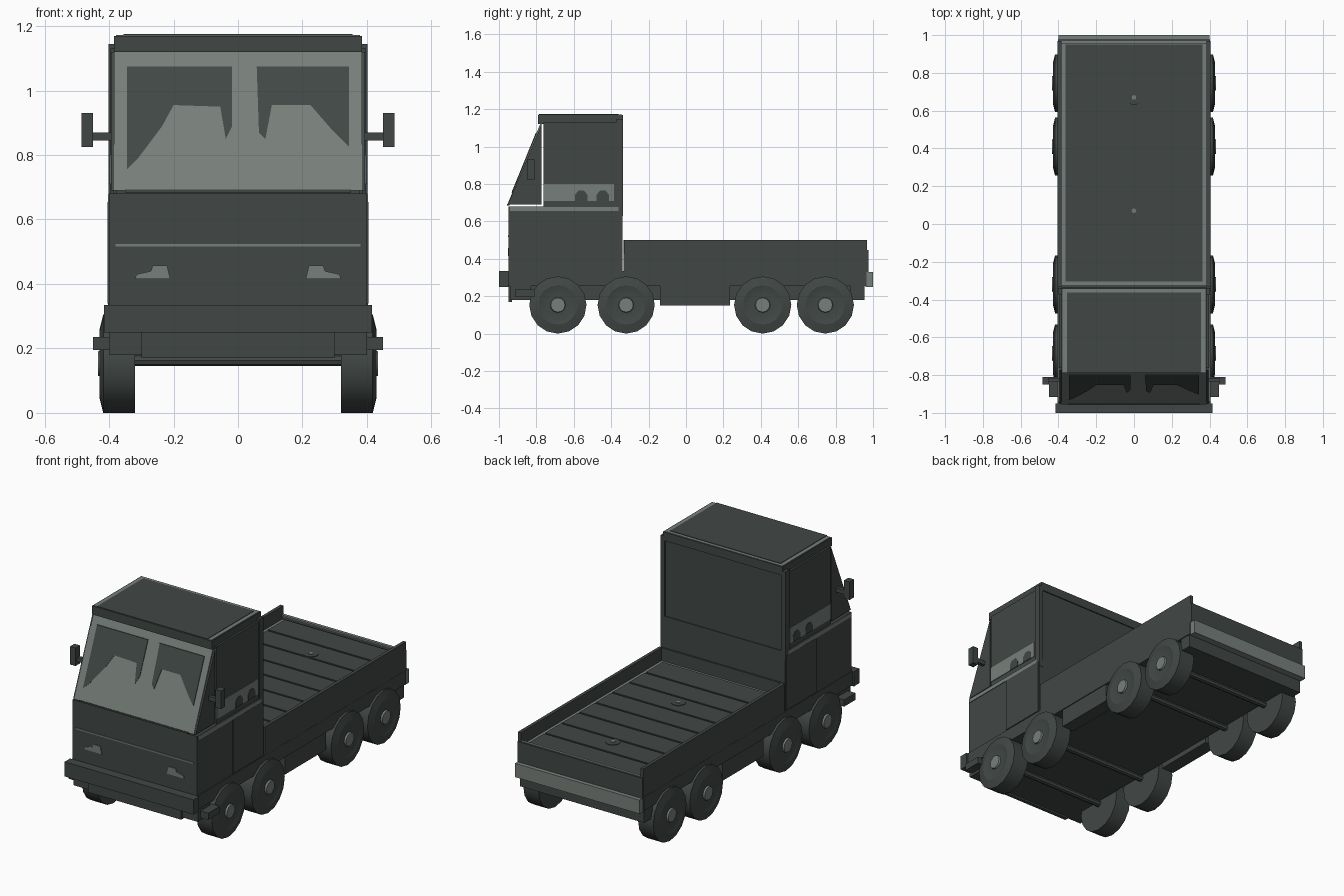
import bpy, bmesh, math


def material(name, rgb):
    m = bpy.data.materials.new(name)
    m.diffuse_color = (*rgb, 1)
    return m


DARK = material("dark_grey_green", (0.053, 0.064, 0.061))
LIGHT = material("light_grey_green", (0.185, 0.213, 0.198))


def finish(name, bm, mat):
    bmesh.ops.recalc_face_normals(bm, faces=bm.faces)
    me = bpy.data.meshes.new(name)
    bm.to_mesh(me)
    bm.free()
    me.materials.append(mat)
    ob = bpy.data.objects.new(name, me)
    bpy.context.collection.objects.link(ob)
    return ob


def slab(name, pts, near, far, mat):
    """Solid between two maps of the same 2D outline."""
    bm = bmesh.new()
    a = [bm.verts.new(near(*p)) for p in pts]
    b = [bm.verts.new(far(*p)) for p in pts]
    bm.faces.new(a)
    bm.faces.new(b[::-1])
    for i in range(len(pts)):
        j = (i + 1) % len(pts)
        bm.faces.new((a[i], b[i], b[j], a[j]))
    return finish(name, bm, mat)


def box(name, x0, x1, y0, y1, z0, z1, mat=DARK):
    return slab(name, [(x0, y0), (x1, y0), (x1, y1), (x0, y1)],
                lambda x, y: (x, y, z0), lambda x, y: (x, y, z1), mat)


def pair(name, x0, x1, *rest):
    for side, s in (("right", 1), ("left", -1)):
        box(f"{side}_{name}", *sorted((s * x0, s * x1)), *rest)


def side_plate(name, pts, x0, x1, mat):
    for side, s in (("right", 1), ("left", -1)):
        slab(f"{side}_{name}", pts, lambda y, z: (s * x0, y, z),
             lambda y, z: (s * x1, y, z), mat)


def lathe_x(name, profile, y, z, n, mat, s=1):
    """Revolve (x, radius) points around an axis along x; ends are capped."""
    bm = bmesh.new()
    rings = [[bm.verts.new((s * x, y + r * math.cos(2 * math.pi * i / n),
                            z + r * math.sin(2 * math.pi * i / n))) for i in range(n)]
             for x, r in profile]
    for a, b in zip(rings, rings[1:]):
        for i in range(n):
            j = (i + 1) % n
            bm.faces.new((a[i], a[j], b[j], b[i]))
    bm.faces.new(rings[0])
    bm.faces.new(rings[-1])
    ob = finish(name, bm, mat)
    bpy.ops.object.select_all(action='DESELECT')
    ob.select_set(True)
    bpy.context.view_layer.objects.active = ob
    bpy.ops.object.shade_smooth_by_angle(angle=math.radians(30))
    return ob


# Chassis, skirts and bumpers
box("chassis", -0.32, 0.32, -0.94, 0.955, 0.18, 0.26)
box("chassis_skirt", -0.405, 0.405, -0.95, 0.965, 0.255, 0.335)
box("front_apron", -0.30, 0.30, -0.95, -0.93, 0.17, 0.255)
pair("tank", 0.32, 0.40, -0.14, 0.235, 0.15, 0.26)
pair("rear_mudguard", 0.32, 0.40, 0.88, 0.955, 0.18, 0.26)
pair("front_mudguard", 0.32, 0.40, -0.94, -0.83, 0.18, 0.26)
box("front_bumper", -0.415, 0.415, -1.0, -0.95, 0.25, 0.335)
pair("step", 0.35, 0.45, -0.915, -0.81, 0.195, 0.235)
box("rear_bumper", -0.40, 0.40, 0.96, 1.0, 0.25, 0.33, LIGHT)

# Wheels and axles
for k, y in enumerate((-0.685, -0.32, 0.41, 0.745), 1):
    lathe_x(f"axle_{k}", [(-0.33, 0.018), (0.33, 0.018)], y, 0.163, 8, DARK)
    for side, s in (("right", 1), ("left", -1)):
        lathe_x(f"{side}_wheel_{k}", [(0.32, 0.153), (0.418, 0.153), (0.43, 0.105),
                                      (0.424, 0.085), (0.424, 0.05)], y, 0.153, 16, DARK, s)
        lathe_x(f"{side}_hub_{k}", [(0.42, 0.042), (0.434, 0.038)], y, 0.153, 12, LIGHT, s)

# Lower cab with doors, ledge trim and front details
box("lower_cab", -0.40, 0.40, -0.948, -0.34, 0.33, 0.68)
pair("door", 0.40, 0.405, -0.62, -0.345, 0.34, 0.655)
pair("ledge_trim", 0.40, 0.404, -0.94, -0.36, 0.655, 0.678, LIGHT)
box("front_trim_line", -0.38, 0.38, -0.952, -0.945, 0.516, 0.524, LIGHT)
for s in (1, -1):
    slab("headlight", [(s * x, z) for x, z in ((0.21, 0.415), (0.32, 0.415), (0.315, 0.43),
                                               (0.27, 0.44), (0.265, 0.458), (0.22, 0.458))],
         lambda x, z: (x, -0.953, z), lambda x, z: (x, -0.947, z), LIGHT)

# Upper cab: hollow shell
box("cab_back_wall", -0.385, 0.385, -0.365, -0.345, 0.68, 1.13)
pair("rear_pillar", 0.375, 0.402, -0.375, -0.338, 0.63, 1.145)
pair("side_window", 0.385, 0.396, -0.762, -0.37, 0.675, 1.13)
pair("window_band", 0.396, 0.399, -0.762, -0.385, 0.71, 0.80, LIGHT)
for y in (-0.56, -0.445):
    side_plate("window_shape", [(y - 0.033, 0.71), (y + 0.033, 0.71), (y + 0.033, 0.742),
                                (y + 0.015, 0.765), (y - 0.015, 0.765), (y - 0.033, 0.742)],
               0.398, 0.401, DARK)
side_plate("quarter_window", [(-0.952, 0.69), (-0.772, 0.69), (-0.772, 1.12)],
           0.382, 0.394, DARK)
box("roof", -0.385, 0.385, -0.79, -0.338, 1.12, 1.17)
box("roof_rim", -0.378, 0.378, -0.785, -0.343, 1.169, 1.172, LIGHT)
box("roof_panel", -0.355, 0.355, -0.789, -0.362, 1.171, 1.175)


# Sloping windscreen with dark glass areas
def slope(d):
    return lambda x, z: (x, -0.955 + (z - 0.69) * 0.175 / 0.43 + d, z)


slab("windscreen", [(-0.384, 0.69), (0.384, 0.69), (0.384, 1.12), (-0.384, 1.12)],
     slope(0), slope(0.01), LIGHT)
slab("left_glass", [(-0.345, 0.755), (-0.345, 1.075), (-0.018, 1.075), (-0.018, 0.89),
                    (-0.038, 0.85), (-0.055, 0.95), (-0.2, 0.955), (-0.235, 0.89),
                    (-0.31, 0.79)], slope(-0.004), slope(0.002), DARK)
slab("right_glass", [(0.058, 1.075), (0.345, 1.075), (0.345, 0.825), (0.29, 0.88),
                     (0.225, 0.955), (0.105, 0.955), (0.085, 0.85), (0.065, 0.87)],
     slope(-0.004), slope(0.002), DARK)
box("windscreen_sill", -0.35, 0.35, -0.957, -0.945, 0.684, 0.693)

# Mirrors
pair("mirror_arm", 0.39, 0.455, -0.835, -0.815, 0.845, 0.87)
pair("mirror", 0.45, 0.485, -0.85, -0.81, 0.825, 0.93)

# Cargo bed: walls, light rim and plank floor
pair("bed_side", 0.385, 0.404, -0.33, 0.968, 0.33, 0.50)
box("bed_base", -0.386, 0.386, -0.335, 0.97, 0.33, 0.425, LIGHT)
box("bed_front_wall", -0.386, 0.386, -0.335, -0.325, 0.33, 0.50)
box("tailgate", -0.402, 0.402, 0.955, 0.976, 0.33, 0.448)
box("tailgate_rim", -0.385, 0.385, 0.953, 0.968, 0.445, 0.451, LIGHT)
edges = [-0.305, -0.14, 0.01, 0.165, 0.32, 0.47, 0.63, 0.785, 0.95]
box("bed_floor", -0.362, 0.362, -0.305, 0.95, 0.42, 0.428)
for k, (a, b) in enumerate(zip(edges, edges[1:]), 1):
    box(f"plank_{k}", -0.36, 0.36, a + 0.006, b - 0.006, 0.425, 0.434)
for y in (0.07, 0.67):
    for nm, r, z, mat in (("floor_ring", 0.04, 0.437, DARK), ("floor_stud", 0.012, 0.44, LIGHT)):
        slab(nm, [(r * math.cos(i * math.pi / 6), y + r * math.sin(i * math.pi / 6))
                  for i in range(12)],
             lambda x, v: (x, v, 0.43), lambda x, v: (x, v, z), mat)
